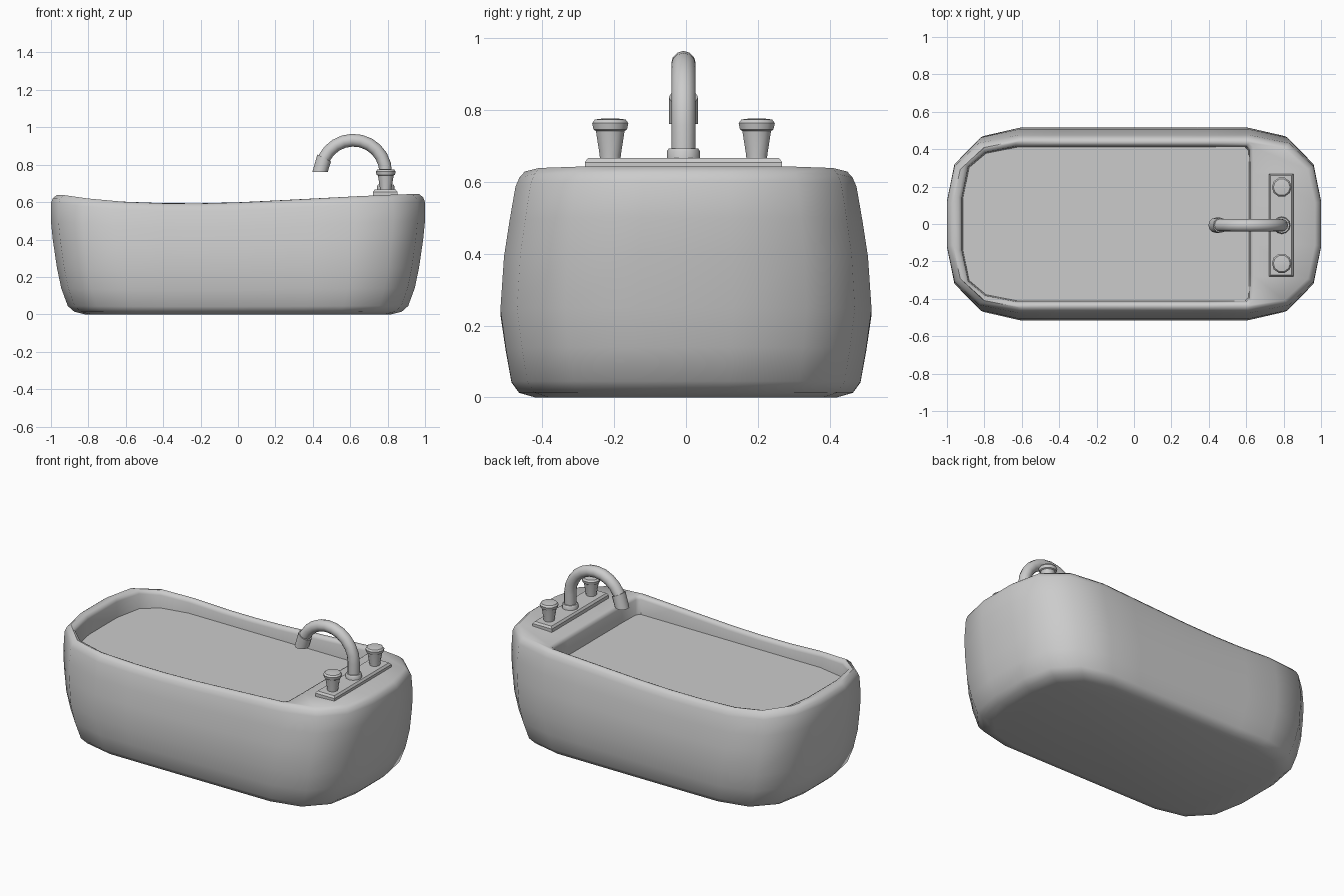
import bpy, bmesh, math
from mathutils import Vector

if "Cube" in bpy.data.objects:
    bpy.data.objects.remove(bpy.data.objects["Cube"])


def finish(bm, name, angle):
    bmesh.ops.recalc_face_normals(bm, faces=bm.faces)
    me = bpy.data.meshes.new(name)
    bm.to_mesh(me)
    bm.free()
    ob = bpy.data.objects.new(name, me)
    bpy.context.collection.objects.link(ob)
    bpy.ops.object.select_all(action='DESELECT')
    ob.select_set(True)
    bpy.context.view_layer.objects.active = ob
    if angle:
        bpy.ops.object.shade_smooth_by_angle(angle=math.radians(angle))
    return ob


def loft(name, rings, angle=40):
    """Skin a list of closed rings and cap both ends."""
    bm = bmesh.new()
    vs = [[bm.verts.new(p) for p in r] for r in rings]
    n = len(vs[0])
    for a, b in zip(vs, vs[1:]):
        for i in range(n):
            j = (i + 1) % n
            bm.faces.new((a[i], a[j], b[j], b[i]))
    bm.faces.new(vs[0])
    bm.faces.new(vs[-1])
    return finish(bm, name, angle)


def lathe(name, x, y, profile, sides, angle=40):
    turns = [2 * math.pi * i / sides for i in range(sides)]
    return loft(name, [[(x + r * math.cos(t), y + r * math.sin(t), z) for t in turns]
                       for r, z in profile], angle)


# Curved rim height along the length
RIM = [(-1, .64), (-.95, .639), (-.8, .617), (-.6, .601), (-.3, .591), (0, .599),
       (.3, .614), (.6, .63), (.8, .64), (.95, .645), (1, .645)]


def rim(x):
    for (x0, z0), (x1, z1) in zip(RIM, RIM[1:]):
        if x <= x1:
            return z0 + (z1 - z0) * (x - x0) / (x1 - x0)
    return RIM[-1][1]


def mirrored(half):
    return half + [(x, -y) for x, y in reversed(half)]


# Plan outlines: outer shell (unit) and basin opening with a deck at +x
corner = [(1, .25), (.96, .65), (.83, .91), (.62, 1)]
side_x = [.4, .2, 0, -.2, -.4]
outer = mirrored(corner + [(x, 1) for x in side_x] + [(-x, y) for x, y in reversed(corner)])
inner = mirrored([(.627, .1), (.627, .27), (.624, .40), (.605, .422)]
                 + [(x, .422) for x in side_x]
                 + [(-.63, .422), (-.80, .388), (-.892, .31), (-.926, .14)])


def basin(inset, z):
    """Basin ring shrunk towards its centre; z is a function of x."""
    out = []
    for x, y in inner:
        px = -.15 + (x + .15) * (1 - inset / .775)
        out.append((px, y * (1 - inset / .42), z(x)))
    return out


# Tub shell: bottom, bulging wall, rounded rim, inside wall, floor
levels = [(.82, .42, 0), (.875, .465, .014), (.91, .486, .045), (.945, .502, .14),
          (.968, .517, .25), (.99, .507, .40), (1, .492, .50), (1, .475, .60),
          (.99, .464, .626), (.968, .449, .643)]
rings = [[(sx * x, sy * y, z / .645 * rim(x)) for x, y in outer] for sx, sy, z in levels]
rings += [basin(-.012, rim), basin(0, lambda x: rim(x) - .006),
          basin(.006, lambda x: rim(x) - .022), basin(.012, lambda x: .50),
          basin(.04, lambda x: .14), basin(.09, lambda x: .09)]
loft("tub", rings, 45)

# Water surface
bm = bmesh.new()
bm.faces.new([bm.verts.new(p) for p in basin(.011, lambda x: .52)])
finish(bm, "water", 0)

# Tap plate on the deck
FX, FY = .787, -.007
loft("tap_plate", [[(FX + sx * hx, FY + sy * hy, z)
                    for sx, sy in ((1, 1), (-1, 1), (-1, -1), (1, -1))]
                   for hx, hy, z in ((.065, .275, .63), (.065, .275, .655),
                                     (.056, .266, .667))], 20)

# Tap handles
for label, sign in (("left", -1), ("right", 1)):
    lathe("tap_handle_" + label, FX + .003, FY + sign * .204,
          [(.03, .66), (.031, .675), (.042, .742), (.049, .746), (.053, .764),
           (.045, .774), (.02, .777)], 10)

# Spout collar
lathe("spout_collar", .79, FY, [(.046, .66), (.046, .686), (.041, .693)], 12)

# Swan-neck spout with a wider nozzle
path = [(.79, .67, 0, .034)]
R, CX, CZ = .174, .616, .757
for k in range(11):
    t = math.radians(153 * k / 10)
    path.append((CX + R * math.cos(t), CZ + R * math.sin(t), t, .034))
nx, nz, nt, _ = path[-1]
path += [(nx, nz, nt, .041), (.439, .762, math.pi, .041), (.439, .762, math.pi, .032),
         (.441, .775, math.pi, .030)]
rings = []
for x, z, t, r in path:
    n = Vector((math.cos(t), 0, math.sin(t)))
    rings.append([Vector((x, FY, z)) + n * r * math.cos(a) + Vector((0, r * math.sin(a), 0))
                  for a in (2 * math.pi * i / 12 for i in range(12))])
loft("spout", rings, 40)
